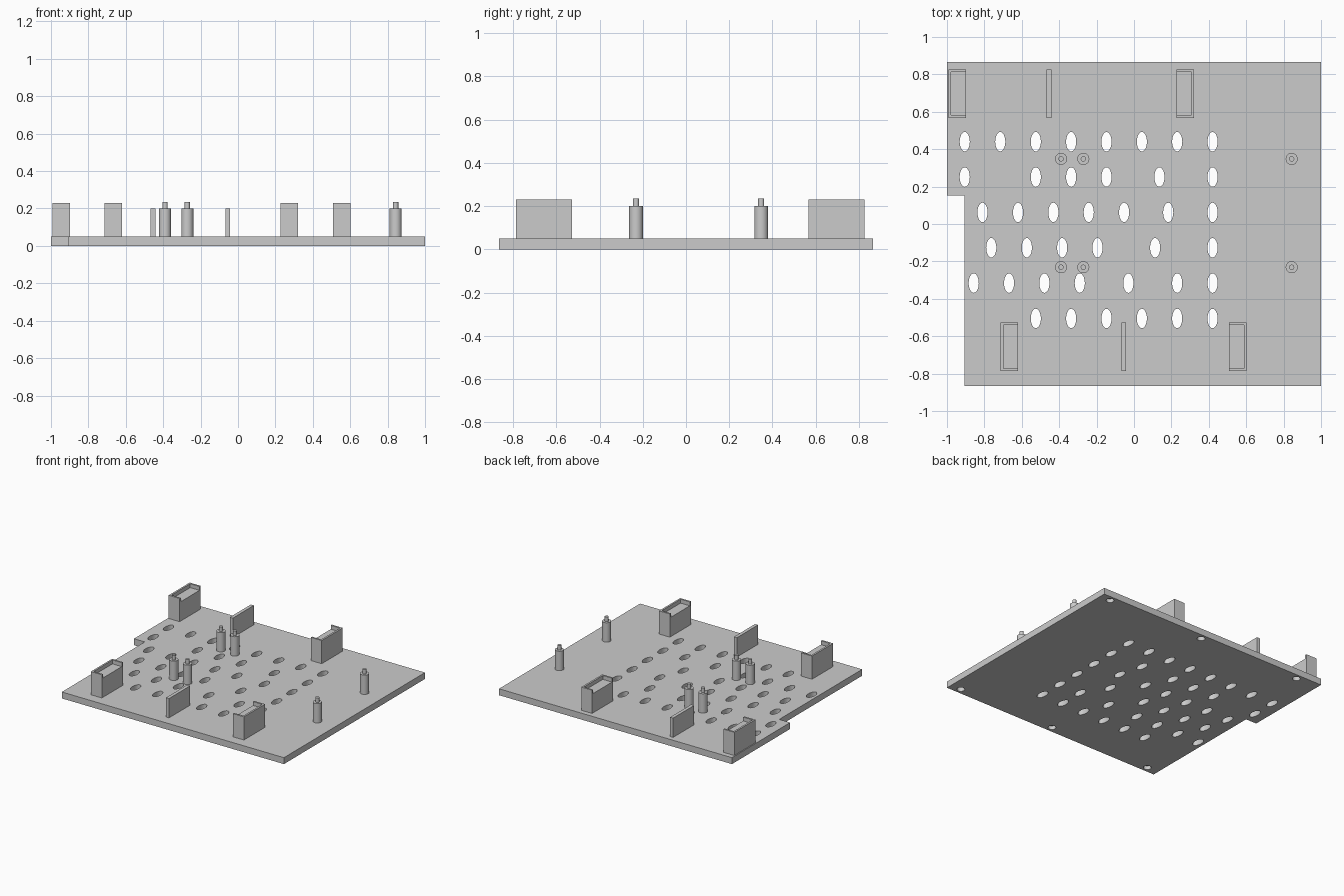
import bpy, bmesh, math
from mathutils import Matrix

cube = bpy.data.objects.get("Cube")
if cube:
    bpy.data.objects.remove(cube, do_unlink=True)

GREY = (0.6, 0.6, 0.6, 1)
grey = bpy.data.materials.new("plain_grey")
grey.use_nodes = True
grey.diffuse_color = GREY
grey.node_tree.nodes["Principled BSDF"].inputs["Base Color"].default_value = GREY

TOP = 0.05      # plate thickness
REST = 0.20     # height that supports reach
LIP = 0.23      # height of bracket rims


def finish(name, bm):
    bmesh.ops.recalc_face_normals(bm, faces=bm.faces)
    mesh = bpy.data.meshes.new(name)
    bm.to_mesh(mesh)
    bm.free()
    mesh.materials.append(grey)
    obj = bpy.data.objects.new(name, mesh)
    bpy.context.collection.objects.link(obj)
    return obj


def smooth(obj):
    bpy.ops.object.select_all(action='DESELECT')
    obj.select_set(True)
    bpy.context.view_layer.objects.active = obj
    bpy.ops.object.shade_smooth_by_angle(angle=math.radians(35))


def prism(bm, points, z0, z1):
    face = bm.faces.new([bm.verts.new((x, y, z0)) for x, y in points])
    ext = bmesh.ops.extrude_face_region(bm, geom=[face])
    verts = [v for v in ext["geom"] if isinstance(v, bmesh.types.BMVert)]
    bmesh.ops.translate(bm, verts=verts, vec=(0, 0, z1 - z0))


def cylinder(bm, x, y, rx, ry, z0, z1):
    mat = Matrix.Translation((x, y, (z0 + z1) / 2)) @ Matrix.Diagonal((rx, ry, z1 - z0, 1))
    bmesh.ops.create_cone(bm, cap_ends=True, segments=32, radius1=1, radius2=1,
                          depth=1, matrix=mat)


# Base plate with a step in its right edge
bm = bmesh.new()
prism(bm, [(-1, 0.865), (-1, 0.152), (-0.907, 0.152), (-0.907, -0.865),
           (1, -0.865), (1, 0.865)], 0, TOP)
plate = finish("base_plate", bm)

# Oval through holes, row by row from the back
rows = [
    [-0.905, -0.715, -0.525, -0.336, -0.147, 0.042, 0.231, 0.42],
    [-0.905, -0.525, -0.336, -0.147, 0.136, 0.42],
    [-0.81, -0.62, -0.431, -0.242, -0.053, 0.183, 0.42],
    [-0.763, -0.573, -0.384, -0.195, 0.113, 0.42],
    [-0.857, -0.668, -0.479, -0.29, -0.03, 0.231, 0.42],
    [-0.525, -0.336, -0.147, 0.042, 0.231, 0.42],
]
bm = bmesh.new()
for i, row in enumerate(rows):
    for x in row:
        cylinder(bm, x, 0.44 - 0.189 * i, 0.027, 0.052, -0.05, 0.1)
# Shallow round sockets in the underside
for x in (-0.81, 0.07, 0.91):
    for y in (-0.82, 0.82):
        cylinder(bm, x, y, 0.028, 0.028, -0.05, 0.03)
cutter = finish("hole_cutter", bm)
cutter.hide_render = True

cut = plate.modifiers.new("holes", 'BOOLEAN')
cut.operation = 'DIFFERENCE'
cut.solver = 'EXACT'
cut.object = cutter
bpy.context.view_layer.objects.active = plate
bpy.ops.object.modifier_apply(modifier=cut.name)
bpy.data.objects.remove(cutter, do_unlink=True)
smooth(plate)


# End brackets: a block with a rim on three sides, open toward the middle
def bracket(name, x0, x1, y0, y1, wall_on_left):
    t = 0.014
    if wall_on_left:
        x0, x1 = x1, x0
        t_x = -t
    else:
        t_x = t
    bm = bmesh.new()
    prism(bm, [(x0, y0), (x1, y0), (x1, y1), (x0, y1)], TOP, REST)
    prism(bm, [(x0, y0), (x1, y0), (x1, y0 + t), (x0 + t_x, y0 + t),
               (x0 + t_x, y1 - t), (x1, y1 - t), (x1, y1), (x0, y1)], REST, LIP)
    finish(name, bm)


# Thin fin halfway between each pair of brackets
def fin(name, x, y0, y1):
    bm = bmesh.new()
    prism(bm, [(x - 0.013, y0), (x + 0.013, y0), (x + 0.013, y1), (x - 0.013, y1)], TOP, REST)
    finish(name, bm)


for side, shift, y0, y1 in (("back", 0, 0.568, 0.826), ("front", 0.28, -0.786, -0.527)):
    bracket(side + "_right_bracket", -0.993 + shift, -0.899 + shift, y0, y1, False)
    bracket(side + "_left_bracket", 0.228 + shift, 0.321 + shift, y0, y1, True)
    fin(side + "_middle_fin", -0.455 + (0.4 if side == "front" else 0), y0, y1)

# Stepped locating posts
for i, x in enumerate((-0.39, -0.271, 0.843)):
    for side, y in (("front", -0.231), ("back", 0.348)):
        bm = bmesh.new()
        cylinder(bm, x, y, 0.032, 0.032, TOP, REST)
        cylinder(bm, x, y, 0.014, 0.014, REST, 0.235)
        smooth(finish(f"{side}_post_{i + 1}", bm))
